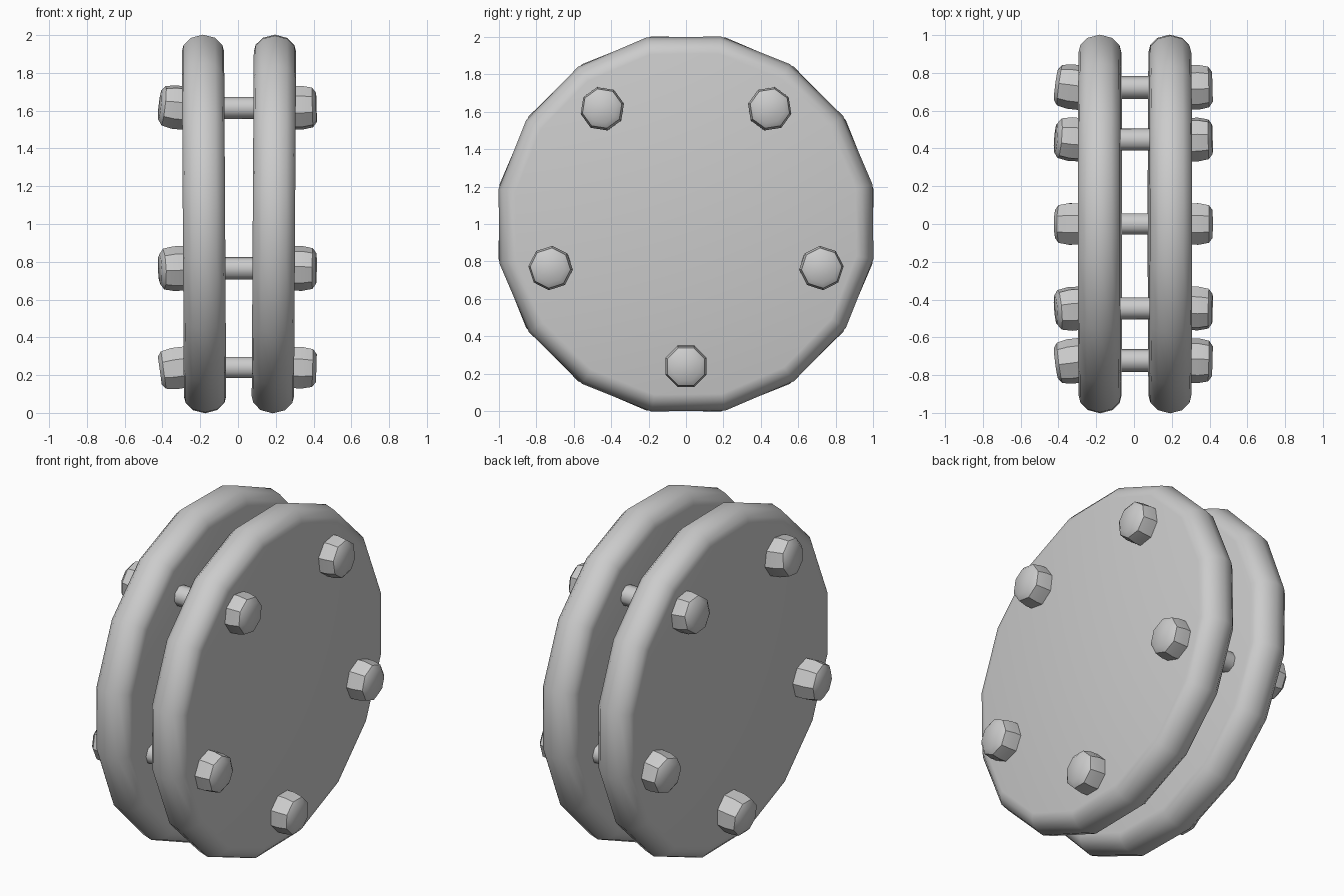
import bpy, bmesh, math
from mathutils import Matrix, Vector

if "Cube" in bpy.data.objects:
    bpy.data.objects.remove(bpy.data.objects["Cube"])


def lathe_x(name, profile, sides, matrix, smooth=50):
    """Closed solid from (x, radius) rings turned round the x axis."""
    bm = bmesh.new()
    rings = []
    for x, r in profile:
        rings.append([bm.verts.new((x, r * math.cos(2 * math.pi * (i + .5) / sides),
                                    r * math.sin(2 * math.pi * (i + .5) / sides)))
                      for i in range(sides)])
    for a, b in zip(rings, rings[1:]):
        for i in range(sides):
            j = (i + 1) % sides
            bm.faces.new((a[i], a[j], b[j], b[i]))
    bm.faces.new(rings[0])
    bm.faces.new(rings[-1])
    bmesh.ops.recalc_face_normals(bm, faces=bm.faces)
    mesh = bpy.data.meshes.new(name)
    bm.to_mesh(mesh)
    bm.free()
    ob = bpy.data.objects.new(name, mesh)
    bpy.context.collection.objects.link(ob)
    ob.matrix_world = matrix
    bpy.context.view_layer.objects.active = ob
    ob.select_set(True)
    bpy.ops.object.shade_smooth_by_angle(angle=math.radians(smooth))
    ob.select_set(False)
    return ob


# Two thick sixteen-sided discs with rounded rims, very slightly splayed
R = 1 / math.cos(math.pi / 16)
disc = [(-.112, .91 * R), (-.103, .945 * R), (-.065, .983 * R), (0, R),
        (.065, .983 * R), (.103, .945 * R), (.112, .91 * R)]
for side, x, name in ((-1, -.18, "left_disc"), (1, .19, "right_disc")):
    lathe_x(name, disc, 16, Matrix.Translation((x, 0, 1))
            @ Matrix.Rotation(side * .006, 4, 'Y')
            @ Matrix.Rotation(side * .012, 4, 'X'), 60)

# Five through-bolts: a thin rod with a rounded octagonal head on each end
rod = [(-.3, .06), (.3, .06)]
head = [(-.05, .117), (.04, .119), (.095, .108), (.115, .08)]
for k in range(5):
    a = math.radians(-90 + 72 * k)
    radial = Vector((0, math.cos(a), math.sin(a)))
    tangent = Vector((0, -math.sin(a), math.cos(a)))
    centre = Vector((0, 0, 1)) + radial * .76
    spin = Matrix.Rotation(a, 4, 'X')
    lathe_x(f"bolt_rod_{k + 1}", rod, 8, Matrix.Translation(centre) @ spin)
    for side, lean in ((-1, .14), (1, .03)):
        axis = (Vector((side, 0, 0)) + radial * lean).normalized()
        turn = Vector((1, 0, 0)).rotation_difference(axis).to_matrix().to_4x4() if side > 0 else \
            Matrix.Rotation(math.atan(lean), 4, tangent) @ Matrix.Rotation(math.pi, 4, 'Z')
        if side < 0 and (turn @ Vector((1, 0, 0))).dot(radial) < 0:
            turn = Matrix.Rotation(-math.atan(lean), 4, tangent) @ Matrix.Rotation(math.pi, 4, 'Z')
        lathe_x(f"bolt_head_{'left' if side < 0 else 'right'}_{k + 1}", head, 8,
                Matrix.Translation(centre + Vector((side * .3, 0, 0))) @ turn @ spin, 40)
